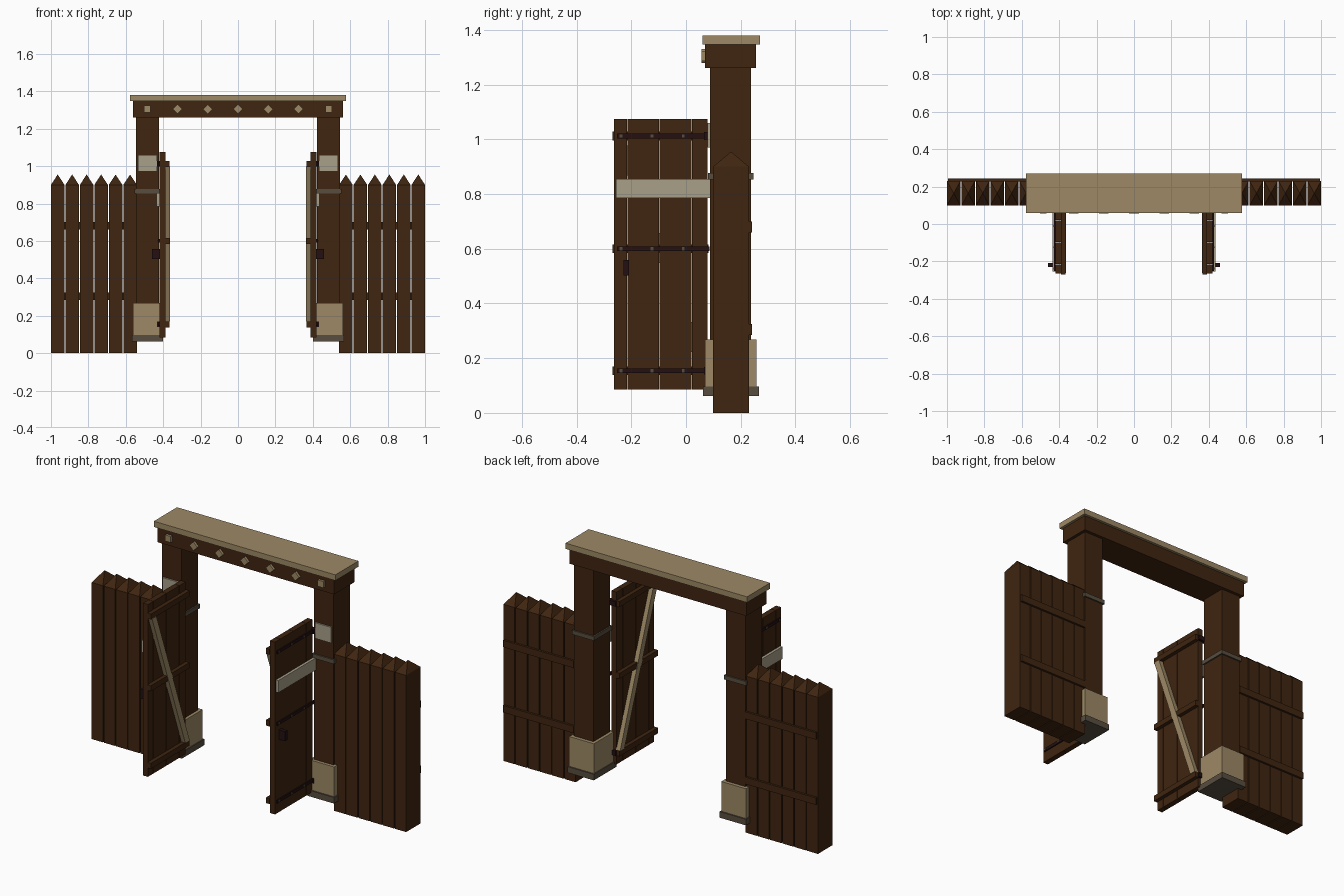
import bpy, bmesh, math
from mathutils import Matrix

cube = bpy.data.objects.get("Cube")
if cube:
    bpy.data.objects.remove(cube, do_unlink=True)


def material(name, r, g, b):
    m = bpy.data.materials.new(name)
    m.use_nodes = True
    m.diffuse_color = (r, g, b, 1)
    m.node_tree.nodes["Principled BSDF"].inputs["Base Color"].default_value = (r, g, b, 1)
    m.node_tree.nodes["Principled BSDF"].inputs["Roughness"].default_value = 0.8
    return m


WOOD = material("dark brown wood", 0.05, 0.018, 0.005)
TAN = material("tan wood", 0.34, 0.25, 0.13)
PALE = material("pale grey wood", 0.39, 0.35, 0.25)
GREY = material("grey brown trim", 0.095, 0.075, 0.05)
IRON = material("dark iron", 0.017, 0.005, 0.006)


def finish(bm, name, mat):
    bmesh.ops.recalc_face_normals(bm, faces=bm.faces)
    mesh = bpy.data.meshes.new(name)
    bm.to_mesh(mesh)
    bm.free()
    mesh.materials.append(mat)
    obj = bpy.data.objects.new(name, mesh)
    bpy.context.collection.objects.link(obj)
    return obj


def box(name, mat, xs, ys, zs, turn=0.0, peak=0.0):
    """Box between limits, optionally turned about y or topped with a pyramid."""
    bm = bmesh.new()
    size = [b - a for a, b in (xs, ys, zs)]
    mid = [(a + b) / 2 for a, b in (xs, ys, zs)]
    bmesh.ops.create_cube(bm, size=1, matrix=Matrix.Translation(mid)
                          @ Matrix.Rotation(turn, 4, 'Y') @ Matrix.Diagonal((*size, 1)))
    if peak:
        top = max(bm.faces, key=lambda f: f.calc_center_median().z)
        apex = bmesh.ops.poke(bm, faces=[top])["verts"][0]
        apex.co.z += peak
    return finish(bm, name, mat)


def prism_x(name, mat, outline, xs):
    """Extrude a y-z outline along x."""
    bm = bmesh.new()
    face = bm.faces.new([bm.verts.new((xs[0], y, z)) for y, z in outline])
    new = bmesh.ops.extrude_face_region(bm, geom=[face])["geom"]
    for v in new:
        if isinstance(v, bmesh.types.BMVert):
            v.co.x = xs[1]
    return finish(bm, name, mat)


# Lintel and its cap
box("lintel", WOOD, (-0.562, 0.562), (0.07, 0.255), (1.26, 1.347))
box("lintel_cap", TAN, (-0.577, 0.577), (0.06, 0.27), (1.347, 1.38))

# Row of small ornaments, square at the ends and diamond between
for i in range(7):
    x = (i - 3) * 0.1617
    box(f"lintel_ornament_{i + 1}", TAN, (x - 0.018, x + 0.018), (0.056, 0.071),
        (1.287, 1.323), turn=0 if i in (0, 6) else math.pi / 4)

for side, s in (("right", -1), ("left", 1)):

    def part(name, mat, xs, ys, zs, **kw):
        return box(f"{side}_{name}", mat, sorted(s * x for x in xs), ys, zs, **kw)

    # Gate post
    part("post", WOOD, (0.422, 0.545), (0.088, 0.238), (0.065, 1.27))
    part("post_foot", GREY, (0.40, 0.567), (0.062, 0.266), (0.062, 0.097))
    part("post_base", TAN, (0.405, 0.562), (0.07, 0.258), (0.097, 0.268))
    part("post_band", GREY, (0.414, 0.553), (0.08, 0.246), (0.853, 0.877))
    part("post_plate", PALE, (0.433, 0.535), (0.079, 0.09), (0.97, 1.06))

    # Fence pales with pointed tops, and two rails behind
    for i in range(6):
        x = 0.541 + i * 0.0774
        part(f"fence_pale_{i + 1}", WOOD, (x, x + 0.072), (0.099, 0.23), (0, 0.9), peak=0.055)
    for name, z in (("lower", 0.305), ("upper", 0.68)):
        part(f"fence_rail_{name}", WOOD, (0.545, 0.995), (0.228, 0.242), (z - 0.02, z + 0.02))

    # Open door made of boards
    edges = (-0.265, -0.215, -0.097, 0.021, 0.079)
    for i, (a, b) in enumerate(zip(edges, edges[1:])):
        part(f"door_board_{i + 1}", WOOD, (0.388, 0.42), (a + 0.001, b - 0.001), (0.085, 1.075))

    # Inner battens, outer hinge straps and studs
    for name, z in (("bottom", 0.154), ("middle", 0.6), ("top", 1.012)):
        part(f"door_batten_{name}", WOOD, (0.366, 0.389), (-0.269, 0.082), (z - 0.016, z + 0.016))
        part(f"hinge_strap_{name}", IRON, (0.419, 0.427), (-0.252, 0.085), (z - 0.009, z + 0.009))
        for i in range(3):
            y = -0.238 + i * 0.114
            part(f"hinge_stud_{name}_{i + 1}", GREY, (0.425, 0.431),
                 (y - 0.005, y + 0.005), (z - 0.006, z + 0.006))
        if name != "middle":
            part(f"hinge_knuckle_{name}", IRON, (0.384, 0.434), (0.066, 0.092),
                 (z - 0.014, z + 0.014))

    # Diagonal brace on the inner face
    prism_x(f"{side}_door_brace", TAN,
            [(-0.262, 0.998), (-0.222, 0.998), (0.08, 0.17), (0.04, 0.17)],
            (s * 0.363, s * 0.389))

    # Pale board and handle on the outer face
    part("door_pale_board", PALE, (0.419, 0.435), (-0.255, 0.087), (0.785, 0.855))
    part("door_handle", IRON, (0.419, 0.46), (-0.229, -0.208), (0.503, 0.558))
